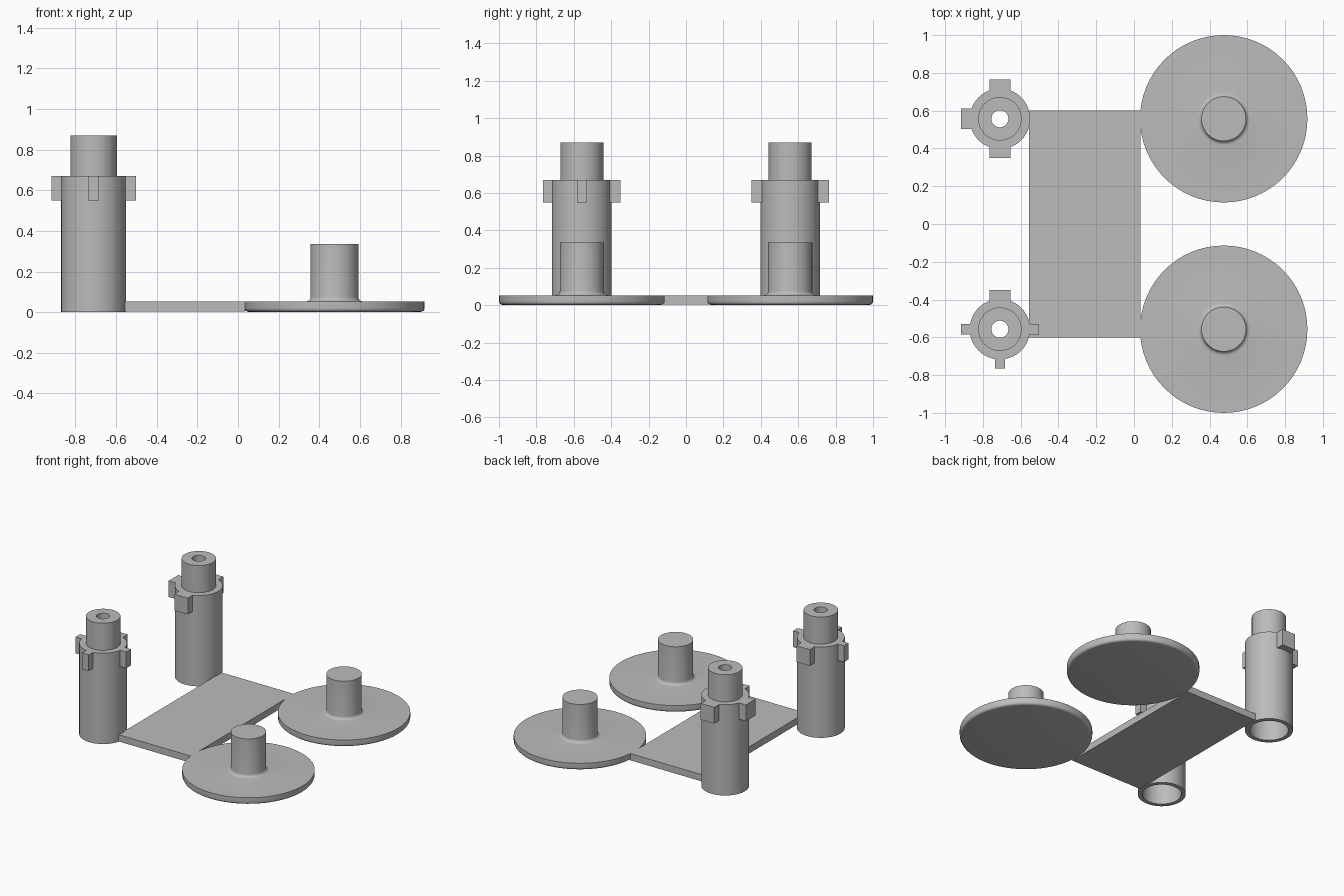
import bpy, bmesh, math
from mathutils import Matrix

cube = bpy.data.objects.get("Cube")
if cube:
    bpy.data.objects.remove(cube, do_unlink=True)

grey = bpy.data.materials.new("plain grey")
grey.use_nodes = True
colour = (0.5, 0.5, 0.5, 1)
grey.diffuse_color = colour
grey.node_tree.nodes["Principled BSDF"].inputs["Base Color"].default_value = colour


def finish(bm, name, smooth=False):
    bmesh.ops.recalc_face_normals(bm, faces=bm.faces)
    mesh = bpy.data.meshes.new(name)
    bm.to_mesh(mesh)
    bm.free()
    mesh.materials.append(grey)
    obj = bpy.data.objects.new(name, mesh)
    bpy.context.collection.objects.link(obj)
    if smooth:
        bpy.ops.object.select_all(action='DESELECT')
        obj.select_set(True)
        bpy.context.view_layer.objects.active = obj
        bpy.ops.object.shade_smooth_by_angle(angle=math.radians(35))
    return obj


def box(name, x0, x1, y0, y1, z0, z1):
    bm = bmesh.new()
    size = Matrix.Diagonal((x1 - x0, y1 - y0, z1 - z0, 1))
    move = Matrix.Translation(((x0 + x1) / 2, (y0 + y1) / 2, (z0 + z1) / 2))
    bmesh.ops.create_cube(bm, size=1, matrix=move @ size)
    return finish(bm, name)


def lathe(name, profile, x, y, closed=False, sides=64):
    """Spin a (radius, height) profile around a vertical axis."""
    bm = bmesh.new()
    verts = [bm.verts.new((r, 0, z)) for r, z in profile]
    pairs = list(zip(verts, verts[1:]))
    if closed:
        pairs.append((verts[-1], verts[0]))
    edges = [bm.edges.new(p) for p in pairs]
    bmesh.ops.spin(bm, geom=verts + edges, cent=(0, 0, 0), axis=(0, 0, 1),
                   angle=math.tau, steps=sides, use_duplicate=False)
    bmesh.ops.remove_doubles(bm, verts=bm.verts, dist=0.0001)
    obj = finish(bm, name, smooth=True)
    obj.location = (x, y, 0)
    return obj


TUBE_X, DISC_X, ROW_Y = -0.71, 0.475, 0.557

# Flat base plate joining the discs
box("base_plate", -0.555, 0.035, -0.6, 0.6, 0.003, 0.053)

# Disc with rounded lower rim, filleted peg in the middle
fillet = [(0.14 - 0.022 * math.sin(a), 0.075 - 0.022 * math.cos(a))
          for a in (math.radians(18 * i) for i in range(6))]
rim = [(0.425 + 0.018 * math.sin(a), 0.02 - 0.018 * math.cos(a))
       for a in (math.radians(18 * i) for i in range(6))]
disc = [(0, 0.002)] + rim + [(0.443, 0.053)] + fillet + [(0.118, 0.335), (0, 0.335)]

# Hollow stepped tube with a narrow bore through the neck
tube = [(0.13, 0), (0.16, 0), (0.16, 0.67), (0.115, 0.67), (0.115, 0.87),
        (0.045, 0.87), (0.045, 0.6), (0.13, 0.6)]

# Lugs: direction and half width
WIDE, SLIM = 0.055, 0.027
lugs = {
    "back": (1, [("right", -1, 0, WIDE), ("rear", 0, 1, WIDE), ("front", 0, -1, WIDE)]),
    "front": (-1, [("right", -1, 0, SLIM), ("left", 1, 0, SLIM),
                   ("rear", 0, 1, WIDE), ("front", 0, -1, SLIM)]),
}

for end, (side, tabs) in lugs.items():
    y = side * ROW_Y
    lathe(end + "_disc_with_peg", disc, DISC_X, y)
    lathe(end + "_tube", tube, TUBE_X, y, closed=True)
    for tab, dx, dy, half in tabs:
        inner, outer = 0.14, 0.207
        xs = sorted((dx * inner, dx * outer)) if dx else (-half, half)
        ys = sorted((dy * inner, dy * outer)) if dy else (-half, half)
        box(f"{end}_tube_{tab}_lug", TUBE_X + xs[0], TUBE_X + xs[1],
            y + ys[0], y + ys[1], 0.55, 0.67)
